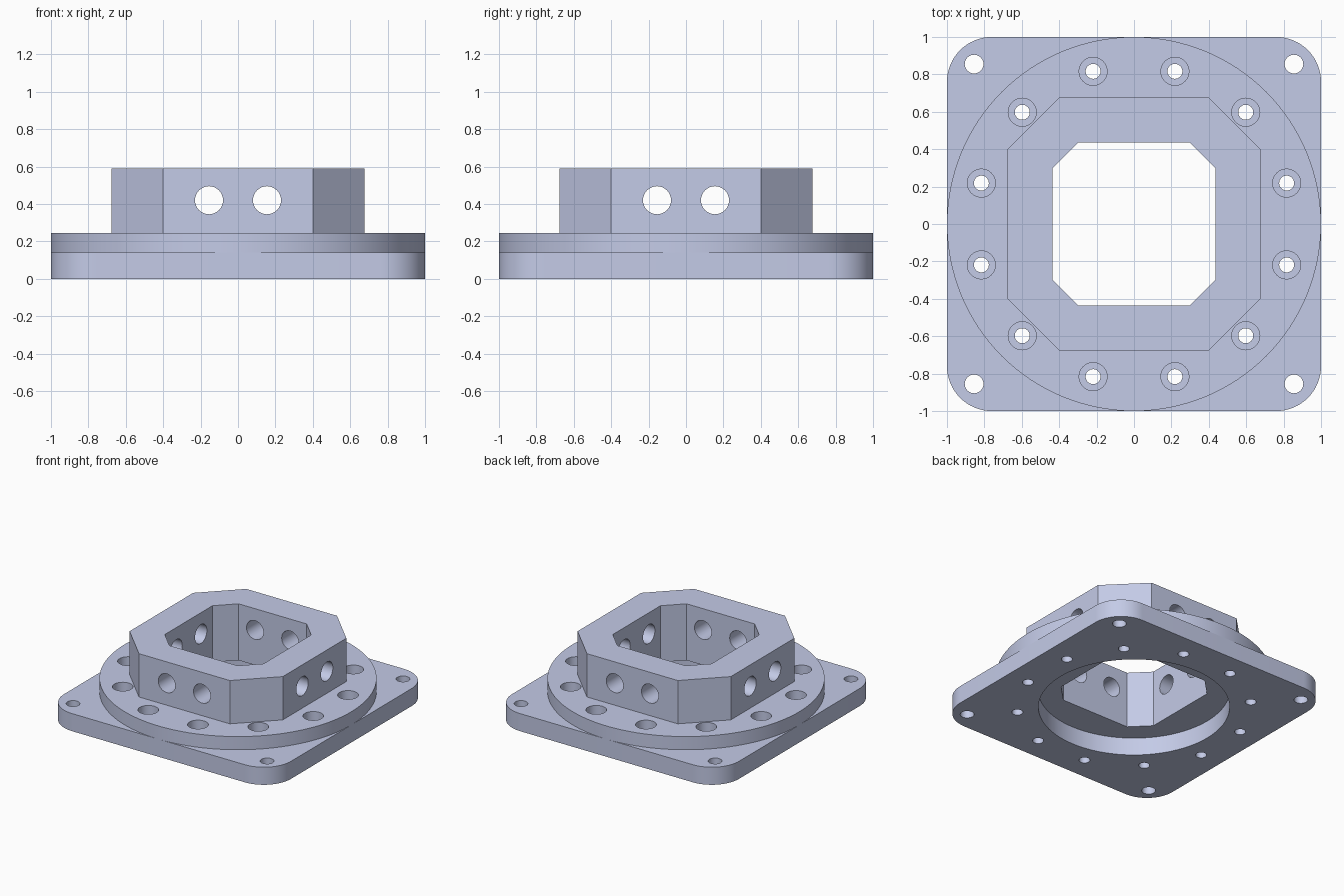
import bpy
import bmesh
from math import cos, sin, pi, radians
from mathutils import Matrix

if "Cube" in bpy.data.objects:
    bpy.data.objects.remove(bpy.data.objects["Cube"], do_unlink=True)

PLATE_TOP, DISC_TOP, COLLAR_TOP = 0.14, 0.245, 0.59

metal = bpy.data.materials.new("pale blue grey")
metal.use_nodes = True
colour = (0.591, 0.638, 0.856, 1)
metal.diffuse_color = colour
metal.node_tree.nodes["Principled BSDF"].inputs["Base Color"].default_value = colour


def circle(r, cx=0, cy=0, n=32):
    return [(cx + r * cos(2 * pi * i / n), cy + r * sin(2 * pi * i / n)) for i in range(n)]


def octagon(half, flat):
    """Square outline with chamfered corners."""
    quarter = [(half, -flat), (half, flat)]
    pts = []
    for c, s in ((1, 0), (0, 1), (-1, 0), (0, -1)):
        pts += [(x * c - y * s, x * s + y * c) for x, y in quarter]
    return pts


def rounded_square(half, r, steps=16):
    pts = []
    for k, (sx, sy) in enumerate(((1, 1), (-1, 1), (-1, -1), (1, -1))):
        for i in range(steps + 1):
            a = (k + i / steps) * pi / 2
            pts.append((sx * (half - r) + r * cos(a), sy * (half - r) + r * sin(a)))
    return pts


def prisms(name, outlines, z0, z1, matrix=Matrix()):
    """One object holding an upright prism for each outline."""
    bm = bmesh.new()
    for pts in outlines:
        base = bm.faces.new([bm.verts.new((x, y, z0)) for x, y in pts])
        top = bmesh.ops.extrude_face_region(bm, geom=[base])["geom"]
        verts = [v for v in top if isinstance(v, bmesh.types.BMVert)]
        bmesh.ops.translate(bm, verts=verts, vec=(0, 0, z1 - z0))
    bmesh.ops.recalc_face_normals(bm, faces=bm.faces)
    bm.transform(matrix)
    mesh = bpy.data.meshes.new(name)
    bm.to_mesh(mesh)
    bm.free()
    mesh.materials.append(metal)
    obj = bpy.data.objects.new(name, mesh)
    bpy.context.collection.objects.link(obj)
    return obj


def cut(part, cutter):
    mod = part.modifiers.new("cut", "BOOLEAN")
    mod.operation, mod.solver, mod.object = "DIFFERENCE", "EXACT", cutter
    select(part)
    bpy.ops.object.modifier_apply(modifier=mod.name)
    bpy.data.objects.remove(cutter, do_unlink=True)


def select(obj):
    bpy.ops.object.select_all(action="DESELECT")
    obj.select_set(True)
    bpy.context.view_layer.objects.active = obj


def bolt_ring(r):
    angles = [radians(15 + 30 * k) for k in range(12)]
    return [circle(r, 0.845 * cos(a), 0.845 * sin(a)) for a in angles]


# Square base plate: round bore, corner holes and bolt ring
plate = prisms("base_plate", [rounded_square(1, 0.24)], 0, PLATE_TOP)
corners = [circle(0.05, x, y) for x in (-0.855, 0.855) for y in (-0.855, 0.855)]
holes = [circle(0.69, n=96)] + corners + bolt_ring(0.04)
cut(plate, prisms("plate_cutter", holes, -0.1, PLATE_TOP + 0.1))

# Round flange: octagonal opening and wide screw-head recesses
disc = prisms("round_flange", [circle(1, n=128)], PLATE_TOP, DISC_TOP)
holes = [octagon(0.435, 0.30)] + bolt_ring(0.075)
cut(disc, prisms("flange_cutter", holes, 0, DISC_TOP + 0.1))

# Octagonal collar: same opening, paired cross holes on the four flat sides
collar = prisms("octagonal_collar", [octagon(0.675, 0.40)], DISC_TOP, COLLAR_TOP)
cut(collar, prisms("opening_cutter", [octagon(0.435, 0.30)], 0, 1))
pair = [circle(0.075, x, 0) for x in (-0.155, 0.155)]
for turn in (0, pi / 2):
    place = (Matrix.Translation((0, 0, 0.42)) @ Matrix.Rotation(turn, 4, "Z")
             @ Matrix.Rotation(pi / 2, 4, "X"))
    cut(collar, prisms("cross_hole_cutter", pair, -1, 1, place))

for part in (plate, disc, collar):
    select(part)
    bpy.ops.object.shade_smooth_by_angle(angle=radians(30))
